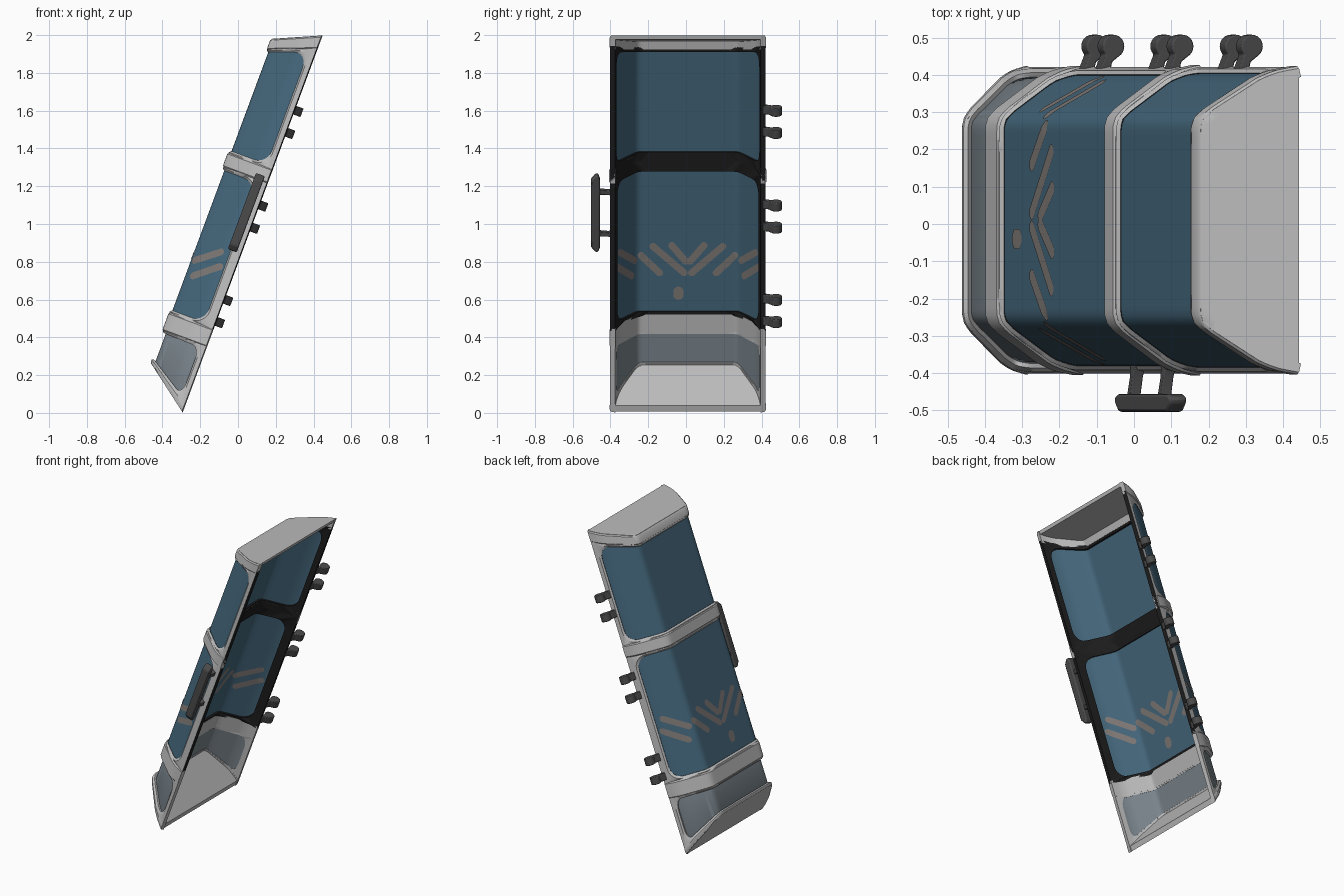
import bpy, bmesh, math
from mathutils import Vector, Matrix

if "Cube" in bpy.data.objects:
    bpy.data.objects.remove(bpy.data.objects["Cube"])

def material(name, r, g, b):
    m = bpy.data.materials.new(name)
    m.diffuse_color = (r, g, b, 1)
    m.use_nodes = True
    m.node_tree.nodes["Principled BSDF"].inputs["Base Color"].default_value = m.diffuse_color
    return m

SHELL = material("light grey shell", .50, .50, .50)
DARK = material("black lining", .012, .012, .012)
GLASS = material("blue glass", .058, .135, .20)
PANEL = material("blue grey panel", .20, .24, .27)
STRIPE = material("warm grey stripe", .21, .19, .18)
METAL = material("dark grey metal", .07, .07, .07)

# Leaning frame: s runs up the rim, h stands out from the rim plane
TILT = Matrix(((.348, 0, -.9375, -.295), (0, 1, 0, .01), (.9375, 0, .348, .005), (0, 0, 0, 1)))

# Half cross-section (y, h) from the centre line to the rim
SECTION = [(0, .235), (.25, .235), (.27, .229), (.29, .208), (.372, .092), (.388, .055), (.394, .03), (.40, 0)]
ARC = [0]
for a, b in zip(SECTION, SECTION[1:]):
    ARC.append(ARC[-1] + math.dist(a, b))
T = ARC[-1]

def section(t):
    sign, t = (-1 if t < 0 else 1), abs(t)
    for i in range(len(ARC) - 1):
        if t <= ARC[i + 1] or i == len(ARC) - 2:
            f = (t - ARC[i]) / (ARC[i + 1] - ARC[i])
            (y0, h0), (y1, h1) = SECTION[i], SECTION[i + 1]
            return sign * (y0 + f * (y1 - y0)), h0 + f * (h1 - h0)

def clamp(v):
    return max(0, min(1, v))

def surf(t, s, off):
    """Point on the canopy at arc t, height s, lifted by off; ends are raked."""
    y, h = section(t)
    y0, h0 = section(max(-T, t - .012))
    y1, h1 = section(min(T, t + .012))
    d = math.hypot(y1 - y0, h1 - h0)
    y, h = y - off * (h1 - h0) / d, h + off * (y1 - y0) / d
    k = 1 - h / .243
    s += -.182 * k * clamp((.365 - s) / .183) + .109 * k * clamp((s - 1.6) / .417)
    return TILT @ Vector((s, y, h))

def make(name, verts, faces, mats, idx=None, bevel=0, recalc=True):
    me = bpy.data.meshes.new(name)
    me.from_pydata([tuple(v) for v in verts], [], faces)
    for m in mats:
        me.materials.append(m)
    if idx:
        me.polygons.foreach_set("material_index", idx)
    if recalc:
        bm = bmesh.new()
        bm.from_mesh(me)
        bmesh.ops.recalc_face_normals(bm, faces=bm.faces)
        bm.to_mesh(me)
        bm.free()
    ob = bpy.data.objects.new(name, me)
    bpy.context.collection.objects.link(ob)
    if bevel:
        mod = ob.modifiers.new("bevel", 'BEVEL')
        mod.width, mod.segments = bevel, 2
    bpy.context.view_layer.objects.active = ob
    bpy.ops.object.select_all(action='DESELECT')
    ob.select_set(True)
    bpy.ops.object.shade_smooth_by_angle(angle=math.radians(35))
    return ob

def band(name, s0, s1, half, o_in, o_out, bev, m_out, m_in):
    """Solid strip wrapped across the canopy."""
    prof = [(s0, o_in), (s0, o_out - bev), (s0 + bev, o_out), (s1 - bev, o_out), (s1, o_out - bev), (s1, o_in)]
    n, k = 64, len(prof)
    verts = [surf(-half + 2 * half * i / n, s, o) for i in range(n + 1) for s, o in prof]
    faces, idx = [], []
    for i in range(n):
        for j in range(k):
            a, b = i * k + j, i * k + (j + 1) % k
            faces.append((a, b, b + k, a + k))
            idx.append(1 if j == k - 1 else 0)
    faces += [tuple(range(k)), tuple(range(n * k, n * k + k))]
    make(name, verts, faces, [m_out, m_in], idx + [0, 0])

def round_rect(half, s0, s1, r):
    pts = []
    corners = [(half - r, s0 + r, -90, 10), (half - r, s1 - r, 0, 60), (-half + r, s1 - r, 90, 10), (-half + r, s0 + r, 180, 60)]
    for c, (ct, cs, ang, n) in enumerate(corners):
        arc = [(ct + r * math.cos(math.radians(ang + 15 * i)), cs + r * math.sin(math.radians(ang + 15 * i))) for i in range(7)]
        nt, ns, na, _ = corners[(c + 1) % 4]
        e = (nt + r * math.cos(math.radians(na)), ns + r * math.sin(math.radians(na)))
        a = arc[-1]
        pts += arc + [(a[0] + (e[0] - a[0]) * i / n, a[1] + (e[1] - a[1]) * i / n) for i in range(1, n)]
    return pts

def window_frame(name, s0, s1, half, w0, w1, r, inner):
    """Frame with a rounded opening: light outside, lining inside."""
    outer = round_rect(T, s0, s1, .0005)
    hole = round_rect(half, w0, w1, r)
    lip = round_rect(half + .01, w0 - .01, w1 + .01, r)
    loops = [(outer, -.015), (hole, -.015), (hole, .003), (lip, .012), (outer, .012)]
    n = len(outer)
    verts = [surf(t, s, o) for pts, o in loops for t, s in pts]
    faces, idx = [], []
    for l in range(5):
        for i in range(n):
            j, m = (i + 1) % n, (l + 1) % 5
            faces.append((l * n + i, l * n + j, m * n + j, m * n + i))
            idx.append(0 if l in (2, 3) else 1)
    make(name, verts, faces, [SHELL, inner], idx)

# Frames with their panes
window_frame("lower_window_frame", .455, 1.335, .482, .485, 1.275, .075, DARK)
window_frame("upper_window_frame", 1.33, 1.97, .502, 1.385, 1.942, .075, DARK)
window_frame("foot_panel_frame", .184, .372, .505, .212, .358, .04, SHELL)
band("lower_glass", .465, 1.295, .497, -.003, .001, 0.001, GLASS, GLASS)
band("upper_glass", 1.37, 1.955, .515, -.003, .001, 0.001, GLASS, GLASS)
band("foot_panel", .195, .368, .518, -.013, -.009, 0.001, PANEL, PANEL)

# Raised ribs
band("foot_rib", .366, .470, T, -.016, .015, .008, SHELL, SHELL)
band("middle_rib", 1.290, 1.372, T, -.016, .017, .008, SHELL, DARK)
band("foot_lip", .182, .206, T, -.016, .014, .006, SHELL, SHELL)
band("head_lip", 1.955, 2.017, T, -.016, .014, .008, SHELL, SHELL)

# Sloping end plates
for name, sa, sb in (("foot_plate", .182, .2), ("head_plate", 2.017, 1.999)):
    n = 65
    ts = [-T + 2 * T * i / (n - 1) for i in range(n)]
    verts = [surf(t, sa, .008) for t in ts] + [surf(t, sb, .006) for t in ts]
    faces = [tuple(range(n)), tuple(range(n, 2 * n))]
    faces += [(i, (i + 1) % n, n + (i + 1) % n, n + i) for i in range(n)]
    make(name, verts, faces, [SHELL])

# Painted chevrons on the lower glass, seen from both sides
def stroke(name, t0, s0, t1, s1, w=.019):
    d = math.dist((t0, s0), (t1, s1))
    ut, us = (t1 - t0) / d, (s1 - s0) / d
    verts, faces = [], []
    for off in (.003, -.005):
        base, n = len(verts), 24
        for i in range(n + 1):
            x = -w + (d + 2 * w) * (1 - math.cos(math.pi * i / n)) / 2
            over = max(-x, x - d, 0)
            hw = math.sqrt(max(w * w - over * over, 1e-8))
            for side in (-1, 1):
                verts.append(surf(t0 + ut * x - us * hw * side, s0 + us * x + ut * hw * side, off))
        for i in range(n):
            a = base + 2 * i
            f = (a, a + 2, a + 3, a + 1)
            faces.append(f if off > 0 else f[::-1])
    make(name, verts, faces, [STRIPE], recalc=False)

for side in (-1, 1):
    for k, (t0, s0, t1, s1) in enumerate([(.012, .765, .085, .855), (.02, .70, .185, .85), (.15, .70, .25, .80),
                                          (.29, .775, .43, .865), (.315, .695, .455, .79)]):
        stroke("chevron_stripe_%d" % k, side * t0, s0, side * t1, s1)
stroke("paint_spot", -.05, .575, -.05, .595, .027)

# Helper: prism from an outline, given two corner-making functions
def prism(name, pts, fa, fb, bevel=0):
    n = len(pts)
    verts = [TILT @ Vector(fa(*p)) for p in pts] + [TILT @ Vector(fb(*p)) for p in pts]
    faces = [tuple(range(n)), tuple(range(n, 2 * n))]
    faces += [(i, (i + 1) % n, n + (i + 1) % n, n + i) for i in range(n)]
    return make(name, verts, faces, [METAL], bevel=bevel)

# Three pairs of hinge lugs
lug = [(.467 + .031 * math.cos(math.radians(a)), -.012 + .031 * math.sin(math.radians(a))) for a in range(-135, 136, 15)]
lug += [(.395, .030), (.395, -.002), (.425, -.008)]
for pair in (.512, 1.045, 1.58):
    for s in (pair, pair + .125):
        prism("hinge_lug", lug, lambda y, h: (s - .024, y, h), lambda y, h: (s + .024, y, h), .004)

# Side handle: bar and two flared posts
bar = [(-.215, -.475), (-.215, -.49), (-.185, -.514), (.185, -.514), (.215, -.49), (.215, -.475), (.19, -.466), (-.19, -.466)]
prism("handle_bar", bar, lambda s, y: (1.107 + s, y, .024), lambda s, y: (1.107 + s, y, .074), .008)
for c in (-.118, .118):
    post = [(-.022, -.39), (-.012, -.42), (-.014, -.47), (.014, -.47), (.012, -.42), (.022, -.39)]
    prism("handle_post", post, lambda s, y: (1.107 + c + s, y, .026 + .15 * (-.39 - y)),
          lambda s, y: (1.107 + c + s, y, .056 + .15 * (-.39 - y)), .003)
